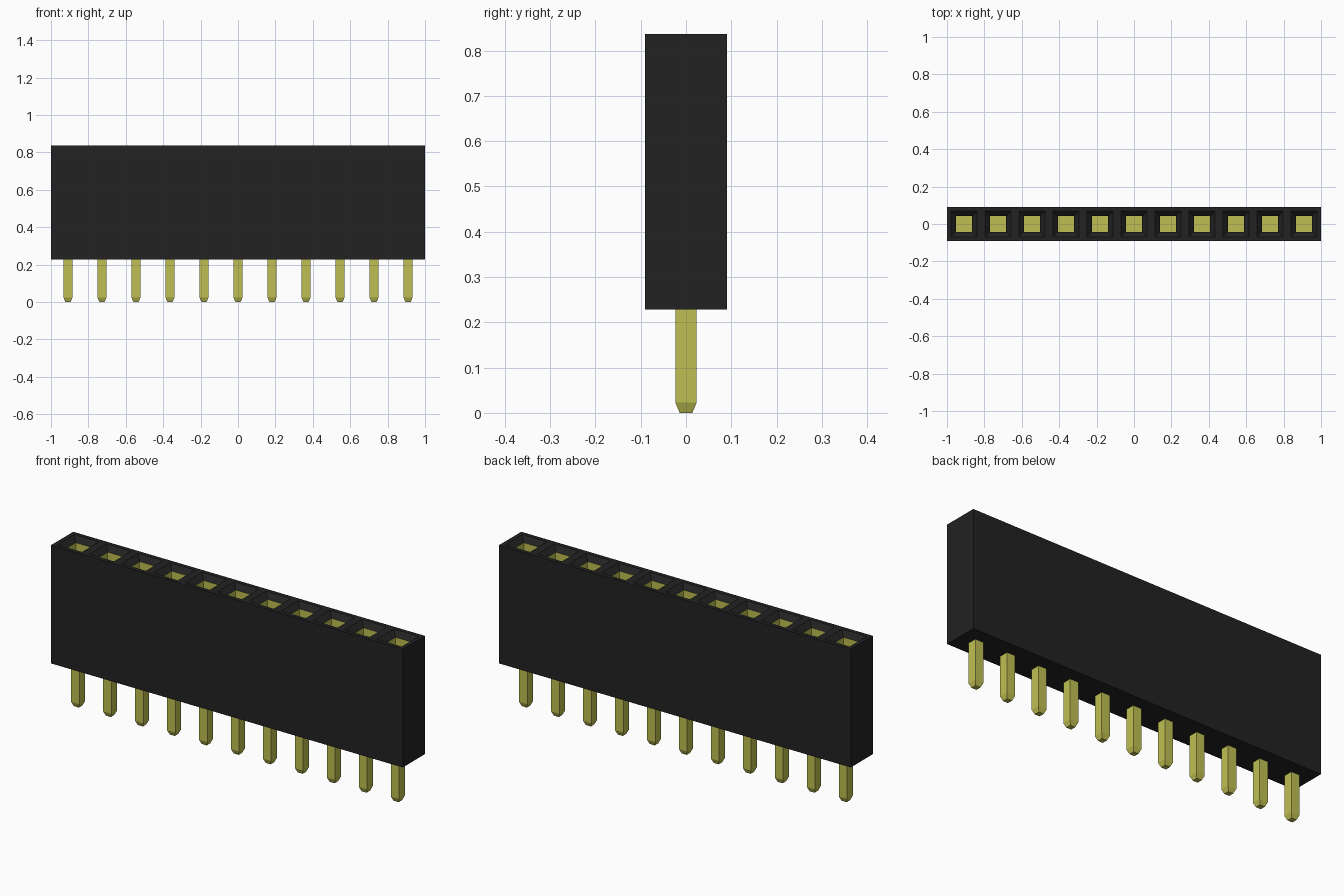
import bpy, bmesh
from mathutils import Matrix, Vector

default = bpy.data.objects.get("Cube")
if default:
    bpy.data.objects.remove(default, do_unlink=True)

COUNT = 11
PITCH = 2 / COUNT
BASE, TOP = 0.228, 0.836
DEPTH = 0.18


def material(name, color, rough):
    m = bpy.data.materials.new(name)
    m.use_nodes = True
    m.diffuse_color = (*color, 1)
    bsdf = next(n for n in m.node_tree.nodes if n.type == 'BSDF_PRINCIPLED')
    bsdf.inputs["Base Color"].default_value = (*color, 1)
    bsdf.inputs["Roughness"].default_value = rough
    return m


black = material("black plastic", (0.016, 0.016, 0.016), 0.6)
gold = material("gold metal", (0.52, 0.52, 0.085), 0.5)


def finish(bm, name, mats):
    bmesh.ops.recalc_face_normals(bm, faces=bm.faces)
    mesh = bpy.data.meshes.new(name)
    bm.to_mesh(mesh)
    bm.free()
    for m in mats:
        mesh.materials.append(m)
    obj = bpy.data.objects.new(name, mesh)
    bpy.context.collection.objects.link(obj)
    return obj


# Housing: a row of square cells, extruded upward
bm = bmesh.new()
bmesh.ops.create_grid(bm, x_segments=COUNT, y_segments=1, size=1,
                      matrix=Matrix.Translation((0, 0, BASE)) @ Matrix.Diagonal((1, DEPTH / 2, 1, 1)))
ext = bmesh.ops.extrude_face_region(bm, geom=bm.faces[:], use_keep_orig=True)
bmesh.ops.translate(bm, verts=[v for v in ext["geom"] if isinstance(v, bmesh.types.BMVert)],
                    vec=(0, 0, TOP - BASE))
bmesh.ops.recalc_face_normals(bm, faces=bm.faces)
sockets = [f for f in bm.faces if f.calc_center_median().z > TOP - 0.001]

# Sloped lead-in around each socket
bmesh.ops.inset_individual(bm, faces=sockets, thickness=0.021, use_even_offset=True)
bmesh.ops.inset_individual(bm, faces=sockets, thickness=0.027, use_even_offset=True)
for f in sockets:
    for v in f.verts:
        v.co.z -= 0.025

# Metal-lined square wells
for f in sockets:
    r = bmesh.ops.extrude_discrete_faces(bm, faces=[f])
    floor = r["faces"][0]
    floor.material_index = 1
    for v in floor.verts:
        v.co.z -= 0.25
    for e in floor.edges:
        for wall in e.link_faces:
            wall.material_index = 1
finish(bm, "housing", [black, gold])


# Square pins with tapered tips
def pin(index):
    half, tip, taper = 0.0235, 0.014, 0.023
    bm = bmesh.new()
    bmesh.ops.create_cube(bm, size=1)
    for v in bm.verts:
        v.co = Vector((v.co.x * 2 * half, v.co.y * 2 * half, BASE + 0.02 if v.co.z > 0 else taper))
    bottom = min(bm.faces, key=lambda f: f.calc_center_median().z)
    end = bmesh.ops.extrude_discrete_faces(bm, faces=[bottom])["faces"][0]
    for v in end.verts:
        v.co = Vector((v.co.x * tip / half, v.co.y * tip / half, 0))
    obj = finish(bm, f"pin_{index + 1}", [gold])
    obj.location.x = -1 + PITCH * (index + 0.5)


for i in range(COUNT):
    pin(i)
